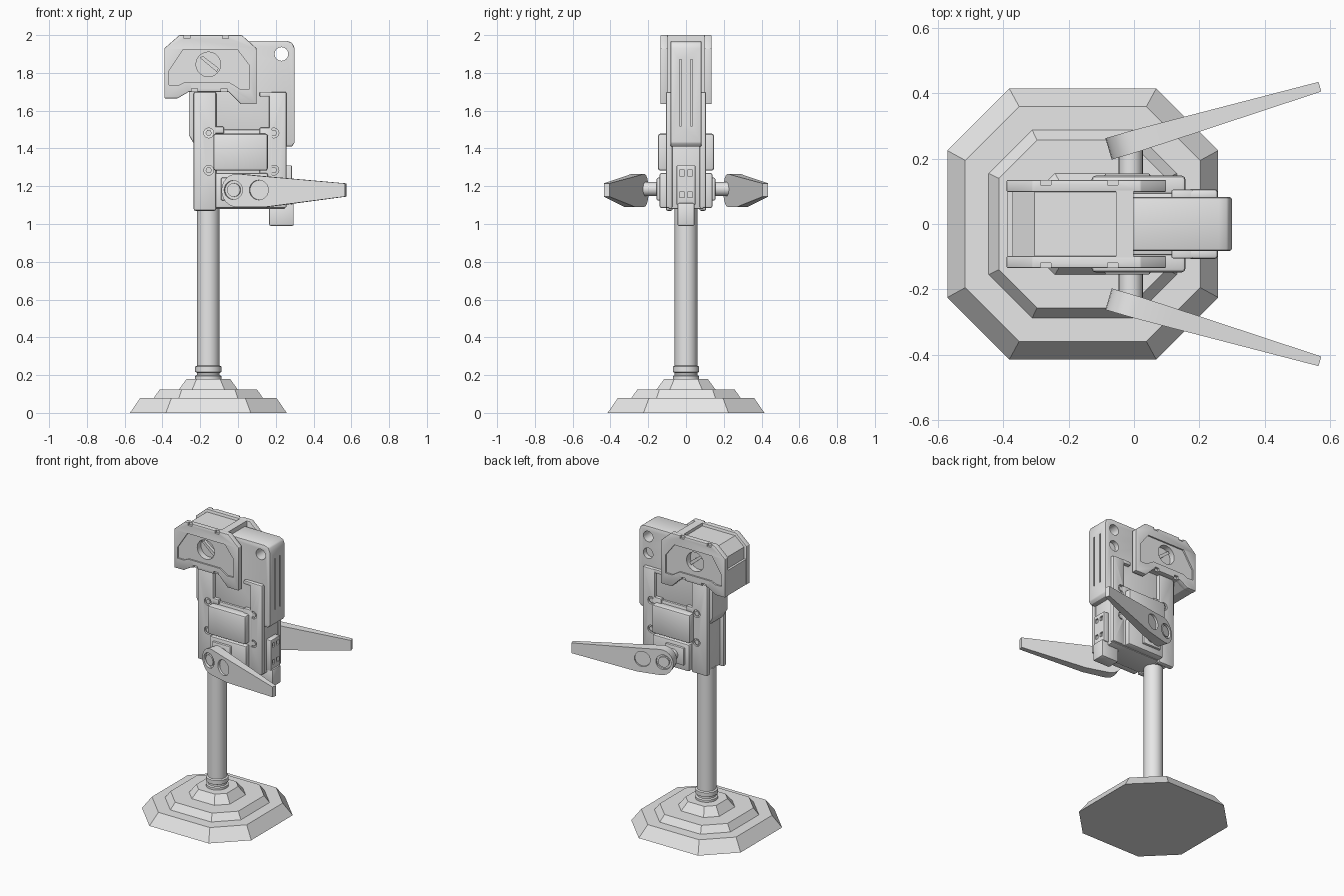
import bpy, bmesh, math
from mathutils import Matrix, Vector

if "Cube" in bpy.data.objects:
    bpy.data.objects.remove(bpy.data.objects["Cube"])

grey = bpy.data.materials.new("light_grey")
grey.diffuse_color = (0.8, 0.8, 0.8, 1)
grey.use_nodes = True
grey.node_tree.nodes["Principled BSDF"].inputs["Base Color"].default_value = grey.diffuse_color


def finish(name, bm, bevel=0):
    bmesh.ops.recalc_face_normals(bm, faces=bm.faces)
    me = bpy.data.meshes.new(name)
    bm.to_mesh(me)
    bm.free()
    ob = bpy.data.objects.new(name, me)
    bpy.context.collection.objects.link(ob)
    me.materials.append(grey)
    if bevel:
        m = ob.modifiers.new("bevel", 'BEVEL')
        m.width, m.segments, m.limit_method = bevel, 2, 'ANGLE'
        apply(ob, m)
    return ob


def apply(ob, m):
    with bpy.context.temp_override(object=ob, active_object=ob, selected_objects=[ob]):
        bpy.ops.object.modifier_apply(modifier=m.name)


def prism(name, pts, y0, y1, bevel=0):
    """Outline in x and z, extruded along y."""
    bm = bmesh.new()
    a = [bm.verts.new((x, y0, z)) for x, z in pts]
    b = [bm.verts.new((x, y1, z)) for x, z in pts]
    n = len(pts)
    bm.faces.new(a)
    bm.faces.new(b)
    for i in range(n):
        j = (i + 1) % n
        bm.faces.new((a[i], a[j], b[j], b[i]))
    return finish(name, bm, bevel)


def box(name, x0, x1, y0, y1, z0, z1, bevel=0):
    return prism(name, [(x0, z0), (x1, z0), (x1, z1), (x0, z1)], y0, y1, bevel)


def disc(name, x, z, r, y0, y1, n=32):
    return prism(name, [(x + r * math.cos(2 * math.pi * i / n), z + r * math.sin(2 * math.pi * i / n))
                        for i in range(n)], y0, y1)


def cut(ob, cutter):
    m = ob.modifiers.new("cut", 'BOOLEAN')
    m.operation, m.object, m.solver = 'DIFFERENCE', cutter, 'EXACT'
    apply(ob, m)
    bpy.data.objects.remove(cutter)


def lathe(name, x, rings, n=32):
    """Stack of rings (radius, z) around a vertical axis."""
    bm = bmesh.new()
    rows = [[bm.verts.new((x + r * math.cos(2 * math.pi * i / n), r * math.sin(2 * math.pi * i / n), z))
             for i in range(n)] for r, z in rings]
    for p, q in zip(rows, rows[1:]):
        for i in range(n):
            j = (i + 1) % n
            bm.faces.new((p[i], p[j], q[j], q[i]))
    bm.faces.new(rows[0])
    bm.faces.new(rows[-1])
    return finish(name, bm)


# stepped eight-sided base: half width, half flat, height
CX = -0.157
bm = bmesh.new()
prev = None
for h, f, z in [(.415, .225, 0), (.36, .195, .08), (.288, .155, .08),
                (.257, .14, .125), (.155, .085, .125), (.115, .062, .18)]:
    ring = [bm.verts.new((CX + x, y, z)) for x, y in
            [(h, -f), (h, f), (f, h), (-f, h), (-h, f), (-h, -f), (-f, -h), (f, -h)]]
    if prev:
        for i in range(8):
            j = (i + 1) % 8
            bm.faces.new((prev[i], prev[j], ring[j], ring[i]))
    else:
        bm.faces.new(ring)
    prev = ring
bm.faces.new(prev)
finish("base", bm)

# pole with collar rings
lathe("pole", CX, [(.07, .175), (.07, .195), (.06, .2), (.06, .212), (.07, .217), (.07, .245),
                   (.06, .25), (.06, 1.09)])

# central slab with holes and edge grooves
slab = prism("slab", [(-.26, 1.47), (-.225, 1.41), (.285, 1.41), (.3, 1.43), (.3, 1.93), (.288, 1.958),
                      (.26, 1.97), (-.26, 1.97)], -.082, .082, .006)
cut(slab, disc("hole_cutter", .23, 1.90, .036, -.2, .2))
cut(slab, disc("socket_cutter", .23, 1.785, .036, .05, .2))
for y in (-.029, .029):
    cut(slab, box("groove_cutter", .288, .32, y - .005, y + .005, 1.52, 1.87))

# lower housing, rear connector and tail block
box("housing", -.21, .25, -.095, .095, 1.08, 1.5, .006)
conn = box("connector", .24, .285, -.05, .05, 1.1, 1.31, .005)
for y in (-.022, .022):
    for z in (1.155, 1.27):
        cut(conn, box("socket_cutter", .272, .3, y - .013, y + .013, z - .015, z + .015))
box("tail_block", .165, .295, -.045, .045, .99, 1.11, .008)

# head core with a shallow recess wrapping over the top
core = prism("head_core", [(-.388, 1.667), (-.388, 1.84), (-.372, 1.84), (-.372, 1.92), (-.305, 1.98),
                           (-.055, 1.98), (-.055, 2.0), (-.002, 2.0), (-.002, 1.7), (-.26, 1.7),
                           (-.32, 1.667)], -.102, .102)
HEAD = [(-.39, 1.665), (-.39, 1.93), (-.31, 2.0), (.02, 2.0), (.098, 1.93), (.098, 1.635),
        (.015, 1.635), (-.05, 1.7), (-.26, 1.7), (-.32, 1.665)]
PANEL = [(-.365, 1.735), (-.365, 1.81), (-.29, 1.925), (-.005, 1.925), (.06, 1.84), (.06, 1.715),
         (.01, 1.715), (-.045, 1.75), (-.285, 1.75), (-.315, 1.735)]


def side_parts(s):
    """Everything fitted to one face; s is the y direction."""
    def span(a, b):
        return min(s * a, s * b), max(s * a, s * b)

    # head cheek plate with inset panel, round opening and edge notches
    plate = prism("head_plate", HEAD, *span(.098, .135), .004)
    cut(plate, prism("panel_cutter", PANEL, *span(.125, .2)))
    cut(plate, disc("lens_cutter", CX, 1.845, .065, *span(.05, .2)))
    cut(core, disc("lens_cutter", CX, 1.845, .065, *span(.085, .2)))
    for x, z in [(-.27, 2), (-.065, 2), (-.23, 1.7), (-.075, 1.7)]:
        cut(plate, box("notch_cutter", x - .016, x + .016, *span(.12, .2), z - .018, z + .018))
    prism("lens_blade", [(CX - .045, 1.88), (CX - .03, 1.89), (CX + .055, 1.825), (CX + .045, 1.805)],
          *span(.08, .105))

    # side columns and the steps framing the recess
    col = box("left_column", -.235, -.115, *span(.07, .107), 1.07, 1.7, .01)
    col2 = box("right_column", .165, .257, *span(.07, .107), 1.085, 1.7, .01)
    box("column_top_tab", .115, .18, *span(.07, .105), 1.675, 1.7, .004)
    box("column_foot", .115, .18, *span(.07, .105), 1.085, 1.51, .004)
    box("recess_foot", -.125, -.075, *span(.07, .105), 1.48, 1.515, .004)

    # screws sunk in the columns
    for c, x in ((col, -.155), (col2, .19)):
        for z in (1.285, 1.482):
            cut(c, disc("screw_cutter", x, z, .026, *span(.092, .2), 20))
            disc("screw", x, z, .017, *span(.08, .104), 6)

    # cover plate and lower panel
    box("cover_plate", -.13, .158, *span(.08, .148), 1.283, 1.478, .012)
    box("lower_panel", -.12, .158, *span(.08, .14), 1.085, 1.27, .01)
    box("pivot_mount", -.09, .05, *span(.13, .155), 1.125, 1.245, .006)
    disc("pivot_shaft", -.01, 1.185, .037, *span(.14, .25), 24)

    # tapered arm, drawn flat then swung outward
    pts = [(.085 - .085 * math.sin(t), 1.178 + .088 * math.cos(t))
           for t in [math.pi * i / 12 for i in range(13)]]
    pts += [(.24, 1.09), (.675, 1.145), (.675, 1.215), (.2, 1.255)]
    arm = prism("arm", pts, -.034, .034)
    for v in arm.data.vertices:
        v.co.y *= 1 - .55 * max(0, v.co.x - .1) / .575
    for x, r in ((.065, .05), (.205, .052)):
        cut(arm, disc("hub_cutter", x, 1.18, r, *span(.017, .1)))
    disc_ob = disc("arm_hub", .065, 1.18, .036, *span(.0, .03))
    turn = Matrix.Translation(Vector((-.078, s * .23, 0))) @ Matrix.Rotation(s * math.radians(16.4), 4, 'Z')
    for ob in (arm, disc_ob):
        ob.data.transform(turn)


for s in (-1, 1):
    side_parts(s)

# smooth rounded parts, keep edges sharp
for ob in bpy.context.scene.objects:
    ob.select_set(True)
    bpy.context.view_layer.objects.active = ob
bpy.ops.object.shade_smooth_by_angle(angle=math.radians(25))
